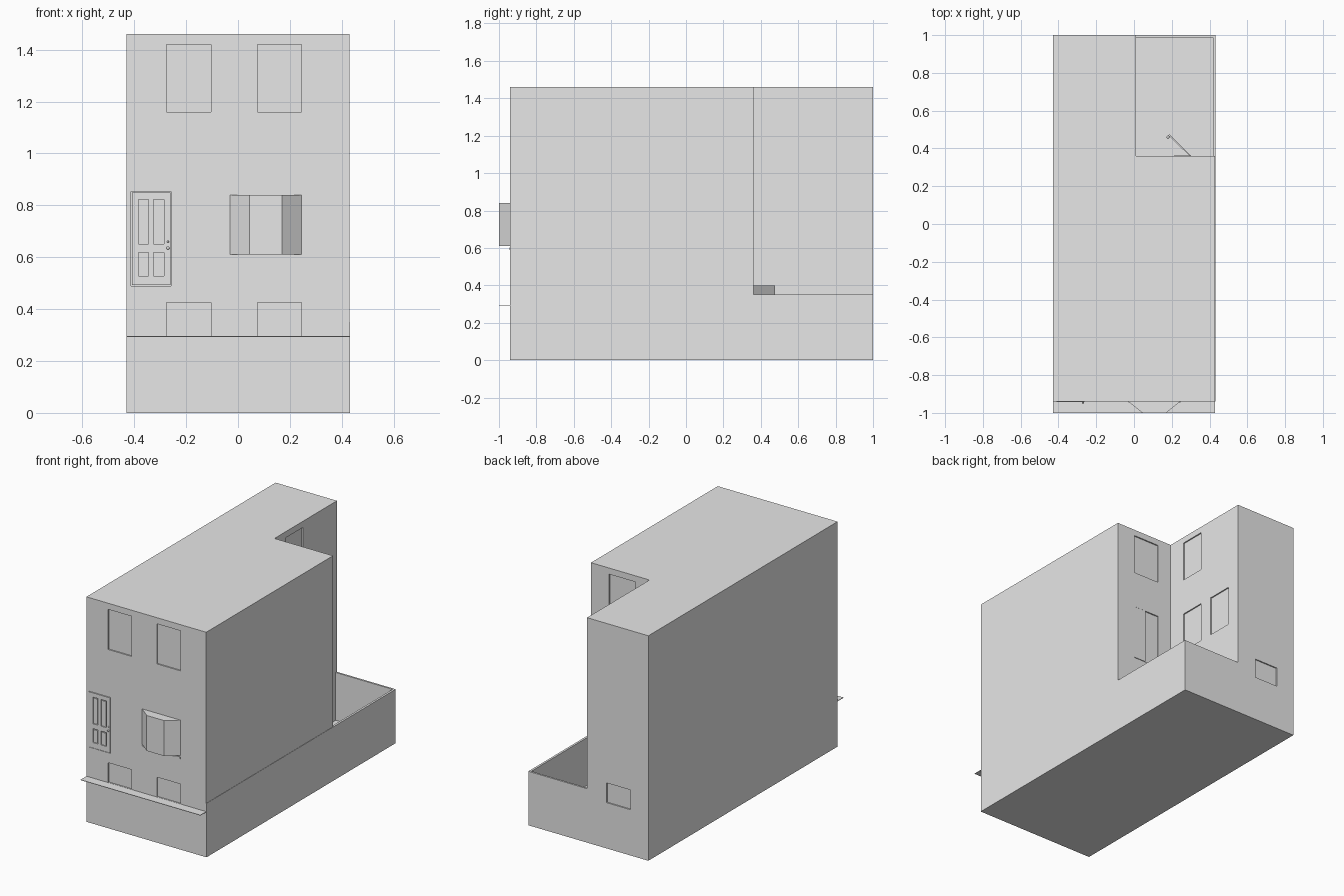
import bpy
import bmesh
from mathutils import Vector

cube = bpy.data.objects.get("Cube")
if cube:
    bpy.data.objects.remove(cube, do_unlink=True)

plaster = bpy.data.materials.new("plain_grey")
plaster.use_nodes = True
plaster.diffuse_color = (0.8, 0.8, 0.8, 1)
plaster.node_tree.nodes["Principled BSDF"].inputs["Base Color"].default_value = (0.8, 0.8, 0.8, 1)


def add_object(name, bm):
    bmesh.ops.recalc_face_normals(bm, faces=bm.faces)
    mesh = bpy.data.meshes.new(name)
    bm.to_mesh(mesh)
    bm.free()
    obj = bpy.data.objects.new(name, mesh)
    bpy.context.collection.objects.link(obj)
    mesh.materials.append(plaster)
    return obj


def add_box(bm, xs, ys, zs):
    verts = bmesh.ops.create_cube(bm, size=1)["verts"]
    for v in verts:
        v.co = Vector([(s[0] + s[1]) / 2 + c * (s[1] - s[0])
                       for s, c in zip((xs, ys, zs), v.co)])


def box(name, xs, ys, zs):
    bm = bmesh.new()
    add_box(bm, xs, ys, zs)
    return add_object(name, bm)


def prism(name, points, z0, z1):
    bm = bmesh.new()
    face = bm.faces.new([bm.verts.new((x, y, z0)) for x, y in points])
    top = bmesh.ops.extrude_face_region(bm, geom=[face])["geom"]
    for v in top:
        if isinstance(v, bmesh.types.BMVert):
            v.co.z = z1
    return add_object(name, bm)


def ball(name, centre, radius):
    bm = bmesh.new()
    bmesh.ops.create_uvsphere(bm, u_segments=12, v_segments=8, radius=radius)
    bmesh.ops.translate(bm, verts=bm.verts, vec=centre)
    for f in bm.faces:
        f.smooth = True
    return add_object(name, bm)


def cut(target, cutter):
    cutter.hide_render = True
    cutter.hide_set(True)
    mod = target.modifiers.new("cut", 'BOOLEAN')
    mod.operation = 'DIFFERENCE'
    mod.solver = 'EXACT'
    mod.object = cutter
    bpy.context.view_layer.objects.active = target
    with bpy.context.temp_override(object=target, active_object=target):
        bpy.ops.object.modifier_apply(modifier=mod.name)
    bpy.data.objects.remove(cutter, do_unlink=True)


# Main body: L-shaped plan, with a low walled yard behind
FRONT, BACK, SIDE, YARD_X, YARD_Y = -0.94, 1.0, 0.43, 0.01, 0.36
RIM, ROOF, YARD_Z = 0.35, 1.46, 0.04
house = prism("house_body", [(-SIDE, FRONT), (SIDE, FRONT), (SIDE, YARD_Y),
                             (YARD_X, YARD_Y), (YARD_X, BACK), (-SIDE, BACK)], 0, ROOF)

# Sunken yard
box("yard_floor", (YARD_X, SIDE), (YARD_Y, BACK), (0, YARD_Z))
box("yard_side_wall", (0.418, SIDE), (YARD_Y, BACK), (0, RIM))
box("yard_back_wall", (YARD_X, 0.418), (0.988, BACK), (0, RIM))
box("side_plinth", (SIDE, 0.432), (FRONT, BACK), (0, RIM))

# Shallow window and door recesses
D = 0.008
UPPER, MIDDLE, BASEMENT = (1.16, 1.42), (0.66, 0.92), (0.297, 0.425)
recesses = bmesh.new()
for xs in ((-0.275, -0.105), (0.075, 0.245)):
    for zs in (UPPER, BASEMENT):
        add_box(recesses, xs, (FRONT - D, FRONT + D), zs)
for ys, zs in (((0.48, 0.65), UPPER), ((0.48, 0.65), MIDDLE), ((0.74, 0.91), MIDDLE)):
    add_box(recesses, (YARD_X - D, YARD_X + D), ys, zs)
for zs in (UPPER, (0.56, 0.92), (YARD_Z + 0.002, 0.4)):
    add_box(recesses, (0.11, 0.3), (YARD_Y - D, YARD_Y + D), zs)
add_box(recesses, (-0.3, -0.13), (BACK - D, BACK + D), BASEMENT)
add_box(recesses, (-0.412, -0.258), (FRONT - D, FRONT + D), (0.49, 0.853))
cut(house, add_object("recess_cutter", recesses))

# Panelled front door
door = box("front_door", (-0.409, -0.261), (FRONT - 0.002, FRONT + 0.012), (0.493, 0.85))
panels = bmesh.new()
for xs in ((-0.383, -0.344), (-0.325, -0.286)):
    for zs in ((0.65, 0.823), (0.528, 0.618)):
        add_box(panels, xs, (FRONT - 0.01, FRONT + 0.005), zs)
cut(door, add_object("panel_cutter", panels))
for xs in ((-0.378, -0.349), (-0.32, -0.291)):
    for zs in ((0.656, 0.817), (0.534, 0.612)):
        box("front_door_panel", xs, (FRONT, FRONT + 0.006), zs)
ball("front_door_knob", (-0.27, FRONT - 0.005, 0.635), 0.006)
ball("front_door_lock", (-0.27, FRONT - 0.002, 0.66), 0.004)

# Bay window with its sill
prism("bay_window", [(-0.03, FRONT), (0.045, -1), (0.17, -1), (0.245, FRONT)], 0.61, 0.84)
box("bay_sill", (-0.03, 0.245), (FRONT - 0.004, FRONT), (0.59, 0.602))

# Thin street ledge across the front
box("street_ledge", (-SIDE, SIDE), (-1, FRONT), (0.293, 0.296))

# Double door leaf on the raised floor, over the yard
box("balcony_door_leaf", (0.213, 0.298), (YARD_Y - D, YARD_Y + 0.002), (0.562, 0.918))

# Yard door standing ajar
prism("yard_door", [(0.295, YARD_Y), (0.303, YARD_Y), (0.188, 0.475), (0.182, 0.469)],
      YARD_Z, 0.4)
ball("yard_door_knob", (0.18, 0.46, 0.21), 0.008)
